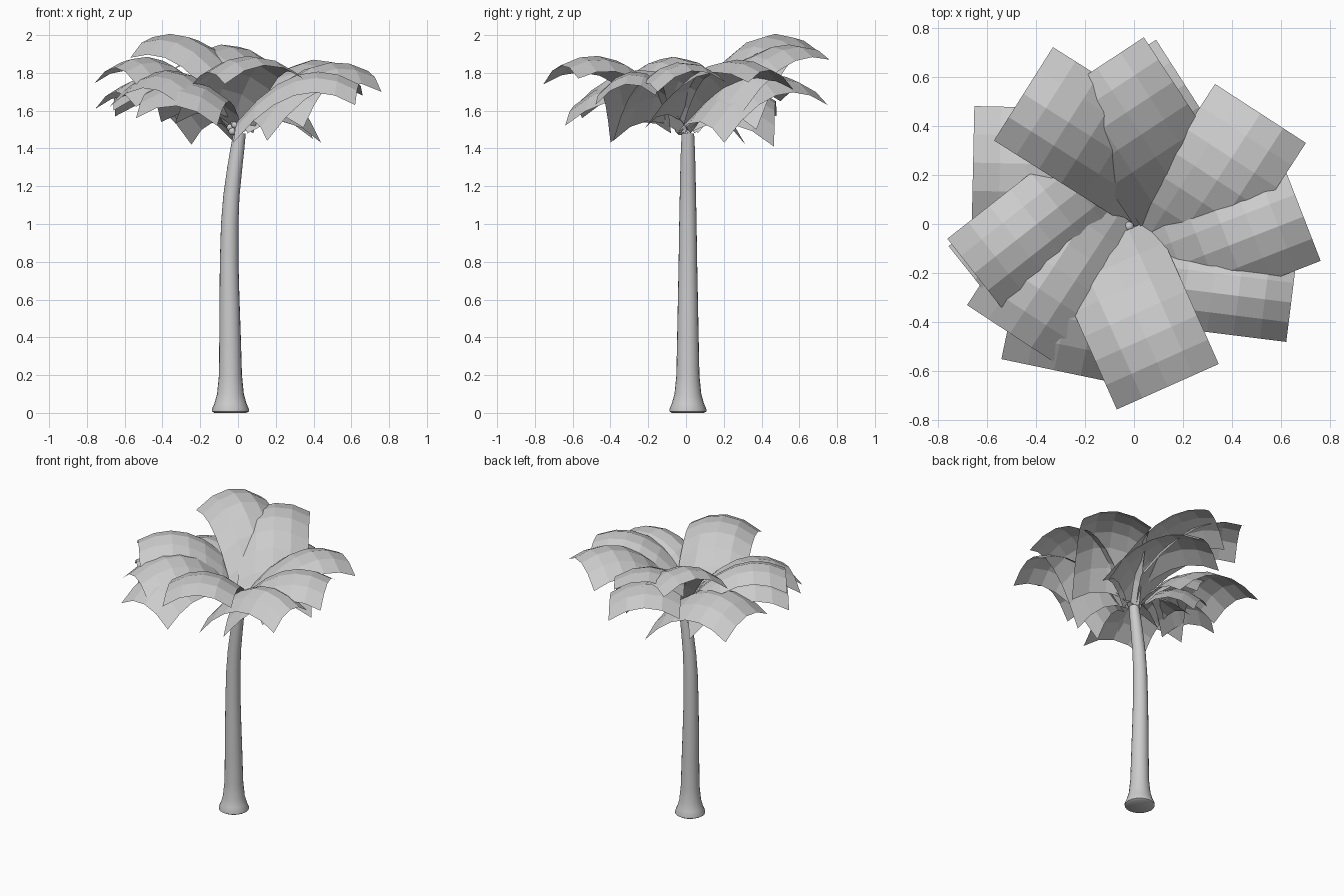
import bpy, bmesh
from math import sin, cos, pi, radians
from mathutils import Vector

if "Cube" in bpy.data.objects:
    bpy.data.objects.remove(bpy.data.objects["Cube"])

CROWN_Z = 1.48
REACH = .65


def make_object(name, bm, smooth=False):
    mesh = bpy.data.meshes.new(name)
    bm.to_mesh(mesh)
    bm.free()
    ob = bpy.data.objects.new(name, mesh)
    bpy.context.collection.objects.link(ob)
    for p in mesh.polygons:
        p.use_smooth = smooth
    return ob


# Trunk: flared foot, gentle bend towards +x near the top (z, centre x, radius)
profile = [(0, -.04, .085), (.008, -.04, .098), (.02, -.04, .098), (.05, -.04, .085),
           (.1, -.04, .071), (.2, -.04, .061), (.4, -.042, .057), (.6, -.045, .053),
           (.8, -.047, .049), (1.0, -.044, .046), (1.15, -.035, .043),
           (1.3, -.017, .040), (1.4, -.003, .037), (1.48, .008, .033)]
bm = bmesh.new()
rings = [[bm.verts.new((cx + r * cos(2 * pi * i / 20), .01 + r * sin(2 * pi * i / 20), z))
          for i in range(20)] for z, cx, r in profile]
for a, b in zip(rings, rings[1:]):
    for i in range(20):
        j = (i + 1) % 20
        bm.faces.new((a[i], a[j], b[j], b[i]))
bm.faces.new(rings[0][::-1])
bm.faces.new(rings[-1])
trunk = make_object("trunk", bm)
bpy.context.view_layer.objects.active = trunk
trunk.select_set(True)
bpy.ops.object.shade_smooth_by_angle(angle=radians(50))


def frond(index, near, far, low, arch_u=.15, arch_v=.09):
    # rectangular leaf sheet: one corner at the crown, tip edge from near to far,
    # bowed upwards along its length and across its width
    near, far = Vector(near), Vector(far)
    edge = far - near
    out = Vector((edge.y, -edge.x, 0)).normalized()
    if out.dot(near) < 0:
        out = -out
    start, corner = near - out * REACH, far - out * REACH
    start.z, corner.z = CROWN_Z, low
    bm = bmesh.new()
    nu, nv = 6, 4
    rows = []
    for i in range(nu + 1):
        u = i / nu
        a, b = start.lerp(near, u), corner.lerp(far, u)
        row = []
        for j in range(nv + 1):
            v = j / nv
            p = a.lerp(b, v)
            p.z += 4 * arch_u * u * (1 - u) + 4 * arch_v * v * (1 - v)
            row.append(bm.verts.new(p))
        rows.append(row)
    for a, b in zip(rows, rows[1:]):
        for j in range(nv):
            bm.faces.new((a[j], a[j + 1], b[j + 1], b[j]))
    bmesh.ops.recalc_face_normals(bm, faces=bm.faces)
    if sum(f.normal.z for f in bm.faces) < 0:
        bmesh.ops.reverse_faces(bm, faces=bm.faces)
    make_object(f"frond_{index}", bm)


# Fronds: the two tip corners of each leaf sheet, then the height of its low inner corner
fronds = [((.33, .57, 1.71), (.70, .33, 1.75), 1.51),
          ((.62, .21, 1.75), (.76, -.15, 1.70), 1.44),
          ((.66, -.16, 1.68), (.62, -.48, 1.63), 1.43),
          ((.345, -.57, 1.77), (-.07, -.755, 1.74), 1.53),
          ((-.11, -.64, 1.52), (-.54, -.55, 1.56), 1.54),
          ((-.33, -.56, 1.65), (-.68, -.33, 1.62), 1.55),
          ((-.54, -.34, 1.74), (-.76, -.06, 1.745), 1.55),
          ((-.54, -.36, 1.62), (-.755, -.09, 1.61), 1.42),
          ((-.66, .02, 1.60), (-.65, .48, 1.57), 1.41),
          ((-.57, .34, 1.88), (-.33, .72, 1.90), 1.50),
          ((-.34, .51, 1.82), (.04, .76, 1.87), 1.45),
          ((-.30, .50, 1.65), (.09, .75, 1.63), 1.43)]
for n, (near, far, low) in enumerate(fronds):
    frond(n + 1, near, far, low, arch_v=.1 if n == 9 else .085)

# Small fruit cluster under the crown
for n, (x, y, z) in enumerate([(-.03, -.03, 1.49), (.0, -.04, 1.50), (-.015, -.03, 1.525),
                               (-.04, 0, 1.51), (-.02, -.01, 1.535)]):
    bm = bmesh.new()
    bmesh.ops.create_uvsphere(bm, u_segments=12, v_segments=8, radius=.02)
    bmesh.ops.translate(bm, verts=bm.verts, vec=(x, y, z))
    make_object(f"fruit_{n + 1}", bm, True)
